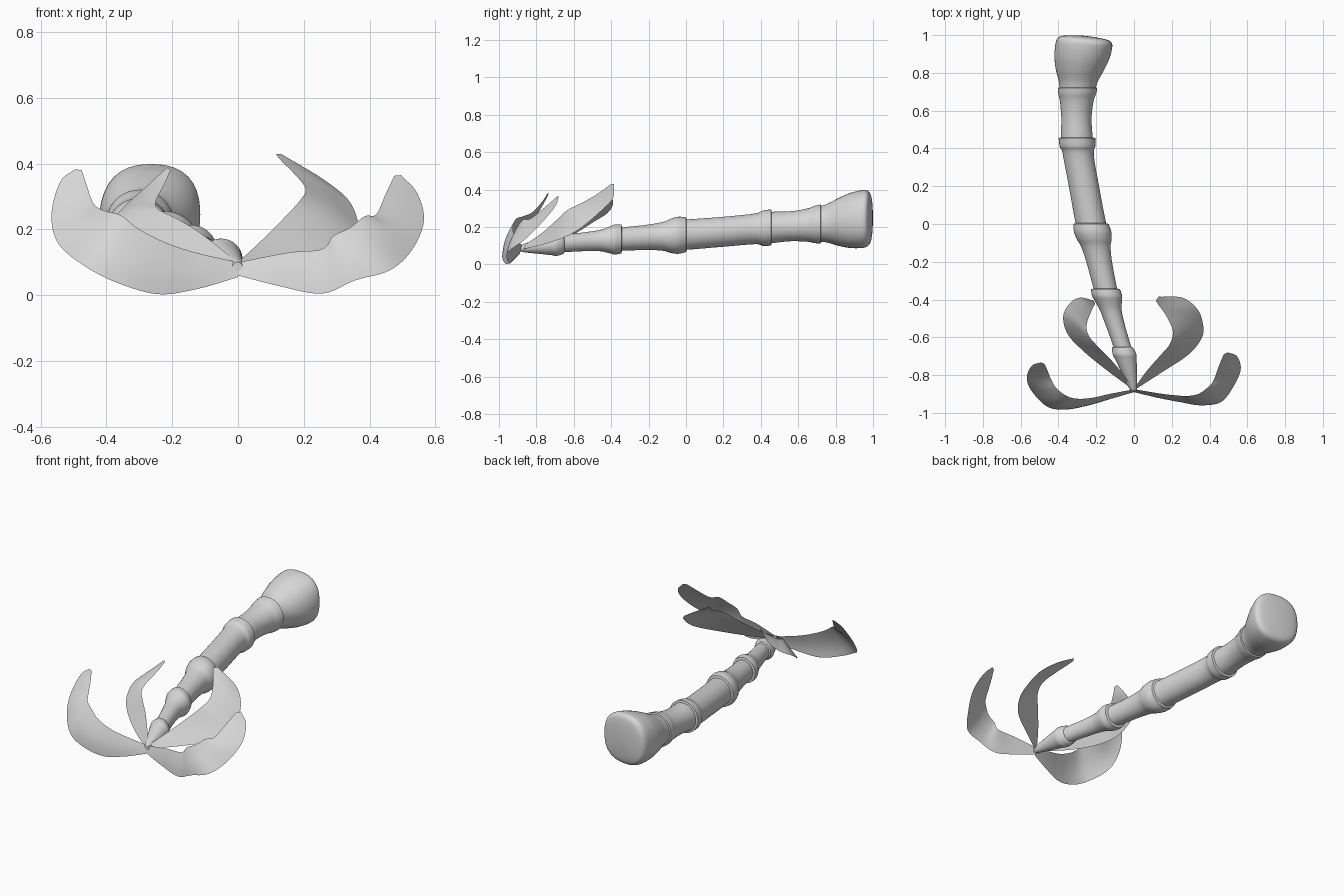
import bpy
import bmesh
from math import sin, cos, pi
from mathutils import Vector

if "Cube" in bpy.data.objects:
    bpy.data.objects.remove(bpy.data.objects["Cube"], do_unlink=True)

# Single plain grey finish
grey = bpy.data.materials.new("plain_grey")
grey.use_nodes = True
colour = (0.68, 0.68, 0.68, 1)
grey.diffuse_color = colour
grey.node_tree.nodes["Principled BSDF"].inputs["Base Color"].default_value = colour


def spline(points, steps):
    """Smooth curve through the points, as a list of vectors."""
    pts = [Vector(p) for p in points]
    pts = [2 * pts[0] - pts[1]] + pts + [2 * pts[-1] - pts[-2]]
    result = []
    for a, b, c, d in zip(pts, pts[1:], pts[2:], pts[3:]):
        for i in range(steps):
            t = i / steps
            result.append(0.5 * (2 * b + (c - a) * t
                                 + (2 * a - 5 * b + 4 * c - d) * t ** 2
                                 + (3 * b - a - 3 * c + d) * t ** 3))
    result.append(pts[-2])
    return result


def skin(bm, rows, closed=False):
    """Join neighbouring rows of points with quads."""
    grid = [[bm.verts.new(p) for p in row] for row in rows]
    for low, high in zip(grid, grid[1:]):
        count = len(low)
        for j in range(count if closed else count - 1):
            k = (j + 1) % count
            bm.faces.new((low[j], low[k], high[k], high[j]))
    return grid


def finish(bm, name):
    mesh = bpy.data.meshes.new(name)
    bm.to_mesh(mesh)
    bm.free()
    mesh.materials.append(grey)
    obj = bpy.data.objects.new(name, mesh)
    bpy.context.collection.objects.link(obj)
    bpy.ops.object.select_all(action="DESELECT")
    obj.select_set(True)
    bpy.context.view_layer.objects.active = obj
    bpy.ops.object.shade_smooth_by_angle(angle=pi / 4)


# Stalk: centre line, then one (y, radius) profile per jointed segment
centre_line = spline([
    (0, -.89, .085), (-.053, -.68, .11), (-.13, -.43, .13), (-.215, -.06, .155),
    (-.265, .2, .175), (-.3, .42, .195), (-.3, .7, .215), (-.257, 1, .25)], 16)
segments = [
    [(-.885, .015), (-.86, .024), (-.8, .038), (-.72, .056), (-.69, .063), (-.655, .056)],
    [(-.65, .047), (-.55, .05), (-.46, .057), (-.41, .071), (-.38, .08), (-.345, .077)],
    [(-.342, .062), (-.2, .068), (-.12, .078), (-.08, .092), (-.04, .099), (0, .093)],
    [(.004, .081), (.2, .08), (.37, .082), (.41, .094), (.455, .097)],
    [(.458, .084), (.56, .08), (.65, .089), (.69, .1), (.72, .104)],
    [(.723, .096), (.76, .105), (.82, .13), (.88, .15), (.94, .159),
     (.97, .154), (.985, .13), (.993, .07), (.996, .01)],
]


def centre_at(y):
    for a, b in zip(centre_line, centre_line[1:]):
        if y <= b.y:
            return a.lerp(b, (y - a.y) / (b.y - a.y))
    return centre_line[-1]


SIDES = 40
rings = []
for segment in segments:
    for y, radius in spline(segment, 4):
        c = centre_at(y)
        # the flared foot turns squarish, narrower than tall, with a slanted end
        foot = max(0, (y - 0.8) / 0.2)
        ring = []
        for j in range(SIDES):
            angle = 2 * pi * j / SIDES
            r = radius * (1 - 0.04 * foot * cos(4 * angle))
            dx = r * (1 - 0.04 * foot) * cos(angle)
            ring.append((c.x + dx, y - 0.1 * foot * dx, c.z + r * sin(angle)))
        rings.append(ring)
bm = bmesh.new()
grid = skin(bm, rings, closed=True)
bm.faces.new(grid[0])
bm.faces.new(grid[-1])
bmesh.ops.recalc_face_normals(bm, faces=bm.faces)
finish(bm, "jointed_stalk")


def leaf(name, lower, upper, cup):
    """Thin cupped sheet between two edge curves, with a blunt tip."""
    rows = []
    low_edge, high_edge = spline(lower, 6), spline(upper, 6)
    for i, (a, b) in enumerate(zip(low_edge, high_edge)):
        u = i / (len(low_edge) - 1)
        rows.append([a.lerp(b, j / 8) + Vector(cup) * sin(pi * j / 8) * sin(pi * u)
                     for j in range(9)])
    bm = bmesh.new()
    skin(bm, rows)
    # the outer side faces forward and down
    bm.normal_update()
    facing = sum(f.normal.dot(Vector((0, -1, -1))) * f.calc_area() for f in bm.faces)
    if facing < 0:
        bmesh.ops.reverse_faces(bm, faces=bm.faces)
    finish(bm, name)


# Four curling leaves, from the shared base to the tip
leaf("front_right_leaf",
     [(0, -.89, .055), (-.12, -.925, .02), (-.24, -.96, .003), (-.36, -.982, .035),
      (-.46, -.967, .085), (-.545, -.88, .155), (-.567, -.81, .245), (-.54, -.75, .345),
      (-.495, -.733, .383)],
     [(0, -.875, .1), (-.13, -.9, .13), (-.22, -.92, .16), (-.3, -.925, .2),
      (-.357, -.91, .243), (-.41, -.87, .258), (-.44, -.82, .28), (-.46, -.77, .335),
      (-.475, -.74, .38)],
     (0, -.015, -.005))
leaf("front_left_leaf",
     [(0, -.89, .06), (.125, -.92, .028), (.255, -.945, .005), (.355, -.96, .045),
      (.46, -.943, .075), (.527, -.86, .135), (.565, -.77, .225), (.545, -.7, .31),
      (.495, -.68, .365)],
     [(0, -.875, .1), (.155, -.9, .13), (.255, -.91, .14), (.29, -.91, .18),
      (.34, -.9, .205), (.385, -.87, .24), (.42, -.83, .246), (.45, -.75, .31),
      (.475, -.69, .363)],
     (0, -.01, -.005))
leaf("back_right_leaf",
     [(0, -.88, .08), (-.13, -.785, .09), (-.26, -.68, .12), (-.35, -.585, .17),
      (-.375, -.49, .23), (-.34, -.42, .275), (-.285, -.39, .325), (-.215, -.405, .388)],
     [(0, -.87, .1), (-.07, -.78, .155), (-.13, -.71, .2), (-.19, -.65, .235),
      (-.24, -.59, .26), (-.25, -.53, .285), (-.225, -.46, .335), (-.205, -.42, .38)],
     (0, .01, .015))
leaf("back_left_leaf",
     [(0, -.88, .08), (.14, -.79, .1), (.29, -.69, .13), (.36, -.6, .17),
      (.365, -.53, .22), (.335, -.45, .29), (.255, -.39, .355), (.13, -.385, .43)],
     [(0, -.87, .1), (.07, -.775, .165), (.14, -.695, .235), (.19, -.635, .29),
      (.205, -.565, .325), (.17, -.485, .37), (.135, -.435, .405), (.115, -.405, .428)],
     (0, .01, .015))
